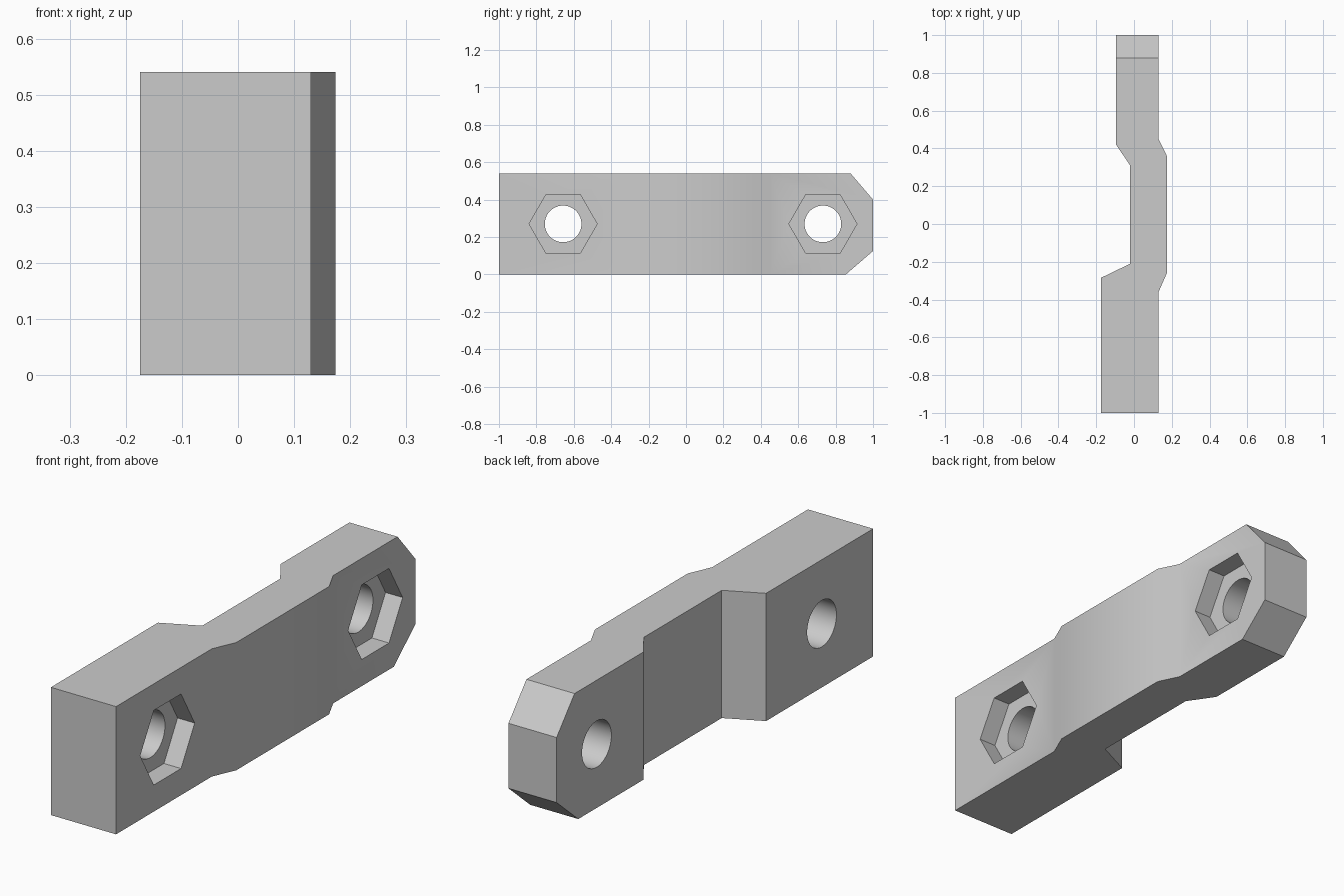
import bpy, bmesh, math
from mathutils import Vector

cube = bpy.data.objects.get("Cube")
if cube:
    bpy.data.objects.remove(cube, do_unlink=True)

grey = bpy.data.materials.new("plain grey")
grey.use_nodes = True
colour = (0.6, 0.6, 0.6, 1)
grey.diffuse_color = colour
grey.node_tree.nodes["Principled BSDF"].inputs["Base Color"].default_value = colour

HEIGHT = 0.54


def prism(name, points, direction, chamfers=()):
    """Extrude a closed outline, then slice off any chamfers (y, z, normal)."""
    bm = bmesh.new()
    face = bm.faces.new([bm.verts.new(p) for p in points])
    ext = bmesh.ops.extrude_face_region(bm, geom=[face])
    top = [v for v in ext["geom"] if isinstance(v, bmesh.types.BMVert)]
    bmesh.ops.translate(bm, verts=top, vec=direction)
    for y, z, normal in chamfers:
        cut = bmesh.ops.bisect_plane(bm, geom=bm.verts[:] + bm.edges[:] + bm.faces[:],
                                     plane_co=(0, y, z), plane_no=normal, clear_outer=True)
        rim = [e for e in cut["geom_cut"] if isinstance(e, bmesh.types.BMEdge)]
        bmesh.ops.holes_fill(bm, edges=rim)
    bmesh.ops.recalc_face_normals(bm, faces=bm.faces[:])
    mesh = bpy.data.meshes.new(name)
    bm.to_mesh(mesh)
    bm.free()
    mesh.materials.append(grey)
    obj = bpy.data.objects.new(name, mesh)
    bpy.context.collection.objects.link(obj)
    return obj


# Offset link bar: plan outline raised to full height, with a chamfered back end
outline = [(0.13, -1), (0.13, -0.36), (0.174, -0.26), (0.174, 0.36), (0.13, 0.45), (0.13, 1),
           (-0.095, 1), (-0.095, 0.42), (-0.02, 0.31), (-0.02, -0.21), (-0.175, -0.285), (-0.175, -1)]
bar = prism("link_bar", [(x, y, 0) for x, y in outline], Vector((0, 0, HEIGHT)),
            [(0.88, HEIGHT, (0, 0.14, 0.12)), (0.855, 0, (0, 0.125, -0.145))])


def cut_socket(name, y, radius, sides, start, length):
    """Cut a straight socket or hole through the bar along x."""
    ring = [(start, y + radius * math.cos(a), HEIGHT / 2 + radius * math.sin(a))
            for a in (math.tau * i / sides for i in range(sides))]
    cutter = prism(name, ring, Vector((length, 0, 0)))
    cutter.hide_render = True
    mod = bar.modifiers.new(name, "BOOLEAN")
    mod.operation = "DIFFERENCE"
    mod.solver = "EXACT"
    mod.object = cutter
    bpy.context.view_layer.objects.active = bar
    bpy.ops.object.modifier_apply(modifier=name)
    bpy.data.objects.remove(cutter, do_unlink=True)


# Bolt hole with a hexagonal nut recess at each end
for end, y in (("front", -0.657), ("back", 0.732)):
    cut_socket(end + "_nut_recess", y, 0.182, 6, 0.05, 0.3)
    cut_socket(end + "_bolt_hole", y, 0.098, 48, -0.4, 0.8)

bpy.ops.object.select_all(action="DESELECT")
bar.select_set(True)
bpy.context.view_layer.objects.active = bar
bpy.ops.object.shade_smooth_by_angle(angle=math.radians(30))
